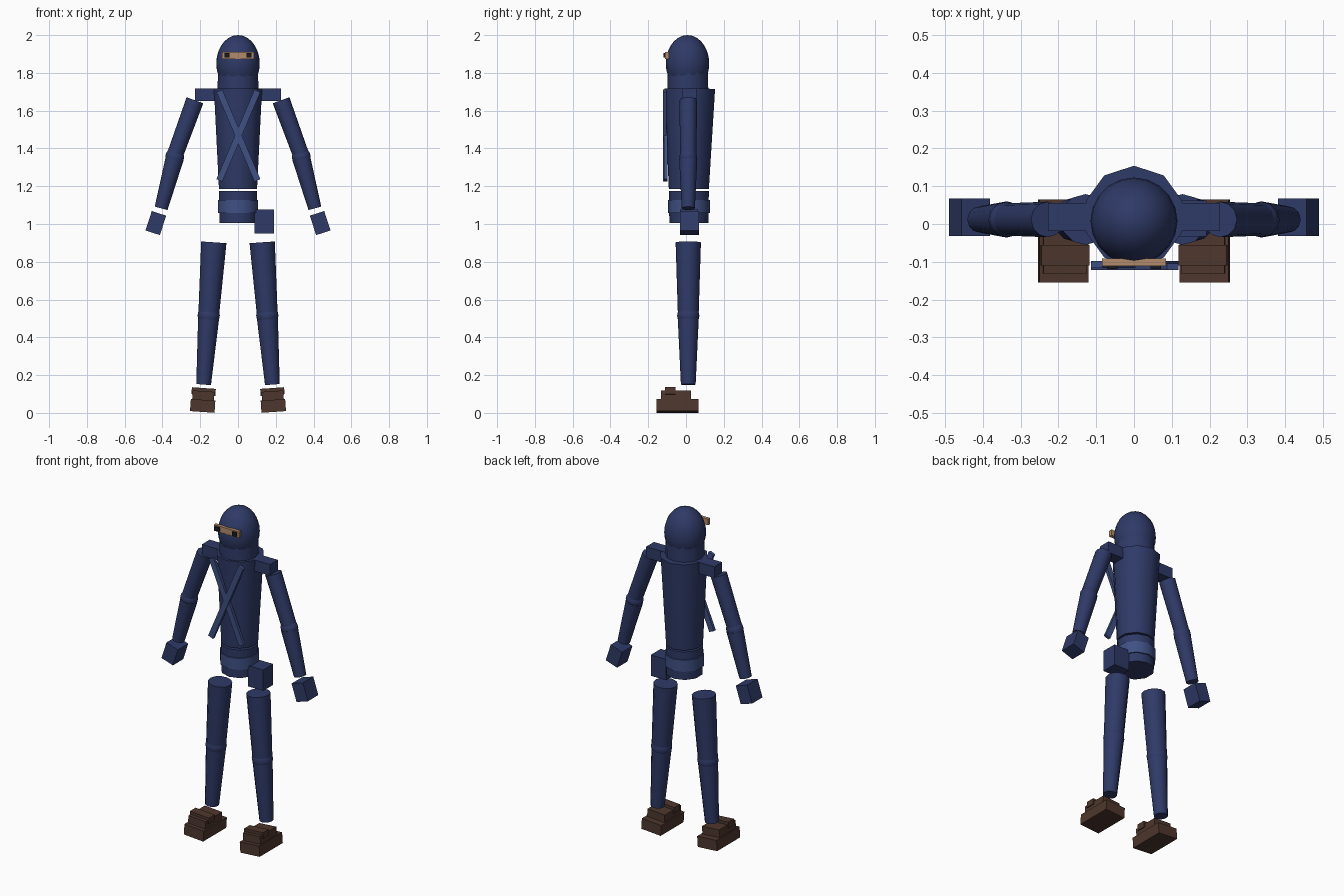
import bpy, bmesh
from math import radians
from mathutils import Matrix, Vector

if "Cube" in bpy.data.objects:
    bpy.data.objects.remove(bpy.data.objects["Cube"])


def material(name, rgb):
    m = bpy.data.materials.new(name)
    m.diffuse_color = (*rgb, 1)
    m.use_nodes = True
    m.node_tree.nodes["Principled BSDF"].inputs["Base Color"].default_value = m.diffuse_color
    return m


CLOTH = material("navy_cloth", (0.028, 0.042, 0.135))
TRIM = material("blue_trim", (0.05, 0.08, 0.23))
LEATHER = material("brown_leather", (0.075, 0.038, 0.026))
SKIN = material("skin", (0.45, 0.26, 0.15))
DARK = material("dark_eye", (0.01, 0.01, 0.015))
CY = 0.012  # centre line of the limbs in y


def finish(name, bm, mat, smooth=False):
    me = bpy.data.meshes.new(name)
    bm.to_mesh(me)
    bm.free()
    me.materials.append(mat)
    if smooth:
        me.polygons.foreach_set("use_smooth", [True] * len(me.polygons))
        me.set_sharp_from_angle(angle=radians(40))
    ob = bpy.data.objects.new(name, me)
    bpy.context.collection.objects.link(ob)
    return ob


def box(name, centre, size, mat, tilt=0.0):
    """Box turned by tilt degrees about y."""
    bm = bmesh.new()
    m = (Matrix.Translation(centre) @ Matrix.Rotation(radians(tilt), 4, 'Y')
         @ Matrix.Diagonal((*size, 1)))
    bmesh.ops.create_cube(bm, size=1, matrix=m)
    return finish(name, bm, mat)


def tube(name, p0, p1, r0, r1, mat, sides=12):
    """Capped tapered cylinder from p0 to p1, one vertex facing the back."""
    p0, p1 = Vector(p0), Vector(p1)
    d = p1 - p0
    # keep the side direction in the front plane so y stays a local axis
    z = d.normalized()
    y = (Vector((0, 1, 0)) - z * z.y).normalized()
    rot = Matrix((y.cross(z), y, z)).transposed().to_4x4()
    bm = bmesh.new()
    bmesh.ops.create_cone(bm, cap_ends=True, segments=sides, radius1=r0,
                          radius2=r1, depth=d.length,
                          matrix=Matrix.Translation((p0 + p1) / 2) @ rot)
    return finish(name, bm, mat, True)


def ball(name, centre, radii, mat, u=12, v=8):
    bm = bmesh.new()
    bmesh.ops.create_uvsphere(bm, u_segments=u, v_segments=v, radius=1,
                              matrix=Matrix.Translation(centre)
                              @ Matrix.Diagonal((*radii, 1)))
    return finish(name, bm, mat, True)


# Head and hood
ball("head", (0, 0.008, 1.85), (0.115, 0.115, 0.15), CLOTH, 20, 14)
tube("hood_neck", (0, 0.01, 1.71), (0, 0.01, 1.83), 0.108, 0.106, CLOTH, 12)
box("eye_opening", (0, -0.101, 1.893), (0.168, 0.02, 0.037), SKIN)

# Torso, hips and belt
tube("torso", (0, 0.015, 1.185), (0, 0.02, 1.717), 0.106, 0.134, CLOTH, 10)
tube("hips", (0, 0.015, 1.005), (0, 0.015, 1.175), 0.103, 0.106, CLOTH, 10)
tube("belt", (0, 0.015, 1.057), (0, 0.015, 1.127), 0.111, 0.111, TRIM, 10)
box("shoulder_bar", (0, 0.018, 1.684), (0.456, 0.074, 0.068), CLOTH)
box("hip_pouch", (0.14, 0.015, 1.013), (0.103, 0.095, 0.126), CLOTH)

for s, side in ((-1, "right"), (1, "left")):
    def P(x, z, y=CY):
        return (s * x, y, z)

    # Eye and crossed chest strap
    box(f"{side}_eye", P(0.058, 1.893, -0.11), (0.028, 0.019, 0.024), DARK)
    box(f"{side}_chest_strap", (0.002, -0.11 - s * 0.003, 1.468),
        (0.034, 0.018, 0.515), TRIM, s * 23)

    # Arm
    tube(f"{side}_upper_arm", P(0.228, 1.655), P(0.332, 1.37), 0.047, 0.043, CLOTH)
    ball(f"{side}_elbow", P(0.335, 1.355), (0.05, 0.047, 0.05), CLOTH)
    tube(f"{side}_forearm", P(0.336, 1.345), P(0.407, 1.083), 0.048, 0.035, CLOTH)
    box(f"{side}_hand", P(0.435, 1.005, 0.018), (0.08, 0.099, 0.108), CLOTH, -s * 18)

    # Leg
    tube(f"{side}_thigh", P(0.128, 0.903), P(0.155, 0.52), 0.067, 0.055, CLOTH)
    ball(f"{side}_knee", P(0.155, 0.515), (0.059, 0.059, 0.059), CLOTH)
    tube(f"{side}_shin", P(0.155, 0.51), P(0.182, 0.15), 0.056, 0.039, CLOTH)

    # Stepped shoe, leaning with the leg
    box(f"{side}_shoe_sole", P(0.187, 0.037, -0.045), (0.13, 0.22, 0.064), LEATHER, -s * 4)
    box(f"{side}_shoe_upper", P(0.184, 0.085, -0.053), (0.115, 0.157, 0.06), LEATHER, -s * 4)
    box(f"{side}_shoe_strap", P(0.182, 0.113, -0.083), (0.127, 0.054, 0.037), LEATHER, -s * 4)
